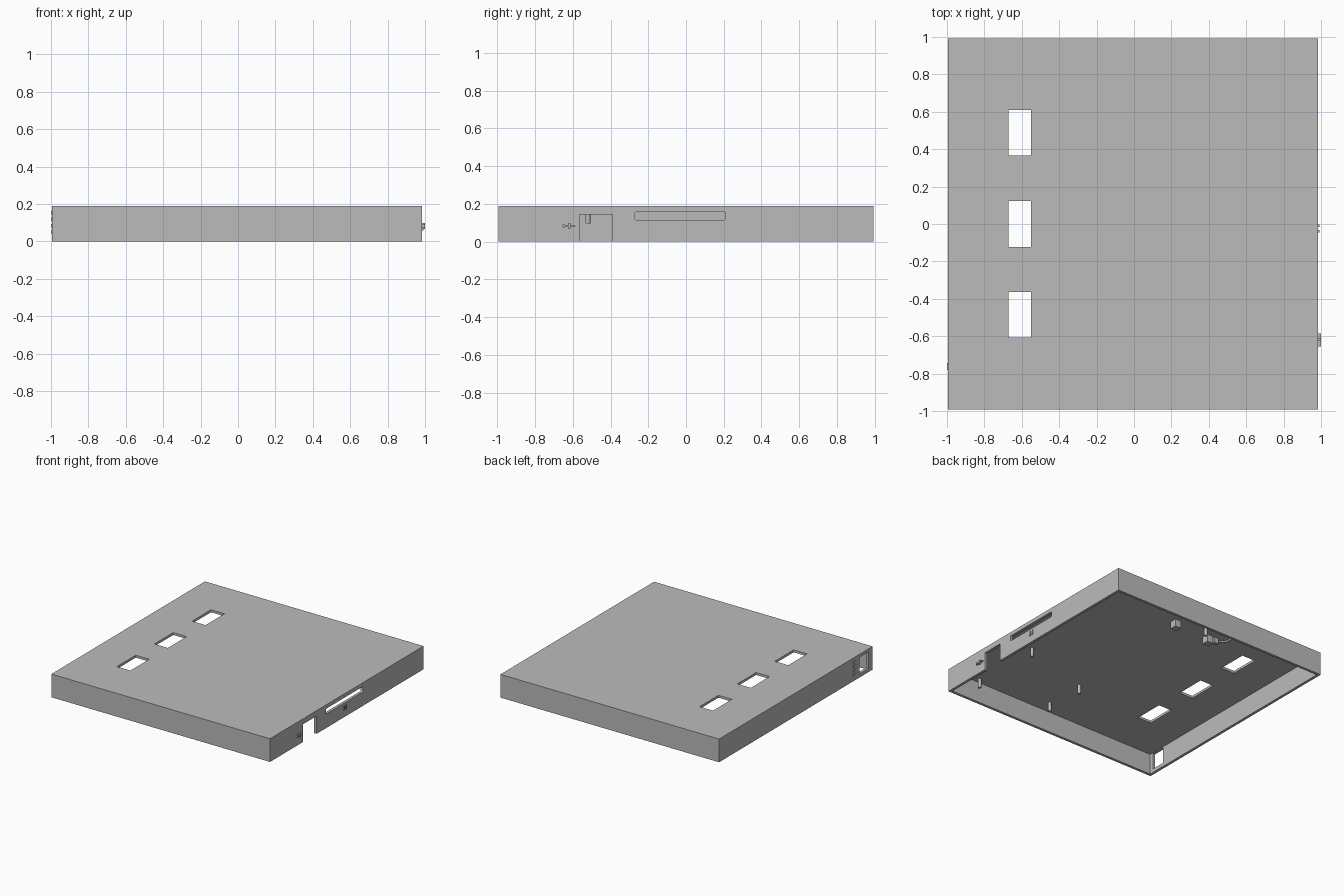
import bpy
from math import pi

if "Cube" in bpy.data.objects:
    bpy.data.objects.remove(bpy.data.objects["Cube"], do_unlink=True)

grey = bpy.data.materials.new("plastic_grey")
grey.use_nodes = True
COLOUR = (0.5, 0.5, 0.5, 1)
grey.diffuse_color = COLOUR
for node in grey.node_tree.nodes:
    if node.type == 'BSDF_PRINCIPLED':
        node.inputs["Base Color"].default_value = COLOUR


def box(name, x, y, z):
    """Box from (min, max) pairs on each axis."""
    bpy.ops.mesh.primitive_cube_add(size=1)
    ob = bpy.context.object
    ob.name = name
    ob.location = [sum(r) / 2 for r in (x, y, z)]
    ob.scale = [r[1] - r[0] for r in (x, y, z)]
    bpy.ops.object.transform_apply(location=True, scale=True)
    ob.data.materials.append(grey)
    return ob


def apply(ob, mod):
    bpy.context.view_layer.objects.active = ob
    bpy.ops.object.modifier_apply(modifier=mod.name)


def cut(target, cutter):
    mod = target.modifiers.new("cut", 'BOOLEAN')
    mod.operation = 'DIFFERENCE'
    mod.solver = 'EXACT'
    mod.object = cutter
    apply(target, mod)
    bpy.data.objects.remove(cutter, do_unlink=True)


# Lid shell, open underneath
LEFT, RIGHT, HALF, TOP, WALL = -0.995, 0.985, 0.993, 0.19, 0.022
INNER_TOP = TOP - 0.02
lid = box("lid_shell", (LEFT, RIGHT), (-HALF, HALF), (0, TOP))
cut(lid, box("cavity", (LEFT + WALL, RIGHT - WALL),
             (-HALF + WALL, HALF - WALL), (-0.1, INNER_TOP)))

# Three windows through the top
for yc in (-0.485, 0.0, 0.488):
    cut(lid, box("window", (-0.672, -0.55), (yc - 0.122, yc + 0.122), (0.1, 0.3)))

# Cable notch, card slot and switch opening in the side walls
cut(lid, box("notch", (0.93, 1.05), (-0.565, -0.39), (-0.1, 0.145)))
slot = box("slot", (0.93, 1.05), (-0.27, 0.21), (0.115, 0.158))
bevel = slot.modifiers.new("round", 'BEVEL')
bevel.width, bevel.segments = 0.01, 3
apply(slot, bevel)
cut(lid, slot)
cut(lid, box("switch_opening", (-1.05, -0.94), (-0.94, -0.82), (0.03, 0.165)))


# Round pegs hanging from the underside of the top
def peg(name, x, y, bottom):
    bpy.ops.mesh.primitive_cylinder_add(
        vertices=20, radius=0.013, depth=INNER_TOP + 0.005 - bottom,
        location=(x, y, (INNER_TOP + 0.005 + bottom) / 2))
    ob = bpy.context.object
    ob.name = name
    ob.data.materials.append(grey)
    bpy.ops.object.shade_smooth_by_angle(angle=pi / 6)


for x, y in ((0.73, -0.93), (0.73, -0.32), (0.1, -0.865), (0.1, -0.52)):
    peg("board_peg", x, y, 0.097)
peg("clip_peg", -0.07, 0.755, 0.1)

# Small mounting blocks under the top
for x, y in ((0.16, 0.68), (-0.17, 0.66)):
    box("mounting_block", (x - 0.028, x + 0.028), (y - 0.028, y + 0.028),
        (0.11, INNER_TOP + 0.005))
box("clip_block", (-0.25, -0.21), (0.66, 0.69), (0.125, INNER_TOP + 0.005))

# Curved cable guide beside the blocks
curve = bpy.data.curves.new("cable_guide", 'CURVE')
curve.dimensions = '3D'
curve.bevel_depth, curve.bevel_resolution, curve.resolution_u = 0.008, 2, 6
spline = curve.splines.new('BEZIER')
path = ((-0.22, 0.67), (-0.3, 0.68), (-0.32, 0.79))
spline.bezier_points.add(len(path) - 1)
for point, (x, y) in zip(spline.bezier_points, path):
    point.co = (x, y, INNER_TOP - 0.005)
    point.handle_left_type = point.handle_right_type = 'AUTO'
curve.materials.append(grey)
guide = bpy.data.objects.new("cable_guide", curve)
bpy.context.collection.objects.link(guide)

# Plain raised markers beside the openings
box("cable_marker_bar", (RIGHT - 0.002, 1.0), (-0.65, -0.585), (0.079, 0.086))
box("cable_marker_dot", (RIGHT - 0.002, 1.0), (-0.655, -0.64), (0.075, 0.09))
box("cable_marker_tab", (RIGHT - 0.002, 1.0), (-0.622, -0.612), (0.067, 0.098))
for y in (-0.045, -0.017):
    box("card_marker", (RIGHT - 0.002, 0.991), (y, y + 0.014), (0.06, 0.095))
for i in range(4):
    z = 0.042 + i * 0.034
    box("switch_marker", (-1.0, LEFT + 0.002), (-0.78, -0.742), (z, z + 0.018))
